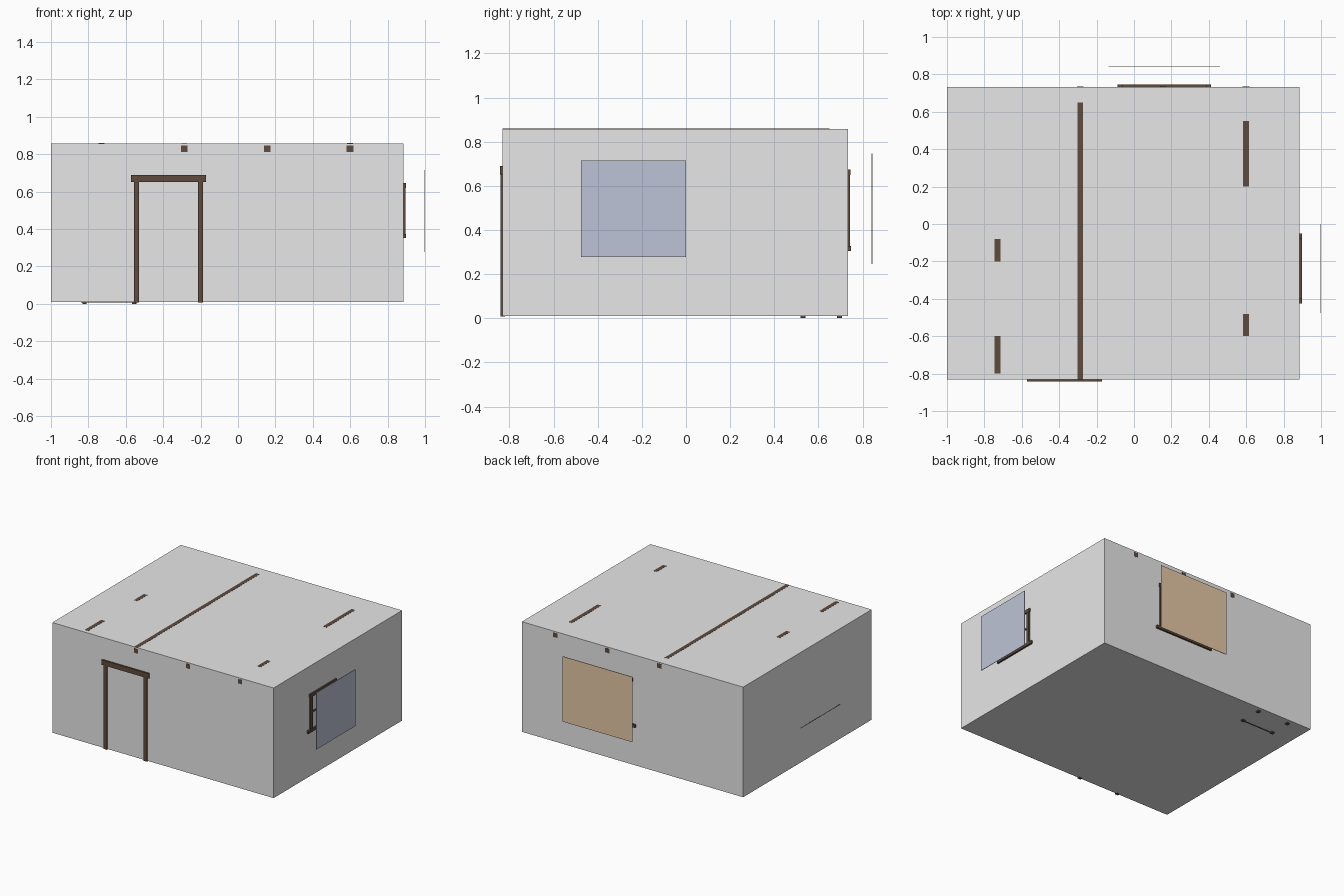
import bpy

old = bpy.data.objects.get("Cube")
if old:
    bpy.data.objects.remove(old, do_unlink=True)


def material(name, rgb):
    mat = bpy.data.materials.new(name)
    mat.use_nodes = True
    colour = (*rgb, 1)
    mat.diffuse_color = colour
    mat.node_tree.nodes["Principled BSDF"].inputs["Base Color"].default_value = colour
    return mat


plaster = material("grey plaster", (0.8, 0.8, 0.8))
wood = material("dark brown wood", (0.115, 0.07, 0.047))
blue = material("pale blue", (0.515, 0.55, 0.68))
tan = material("warm tan", (0.79, 0.575, 0.38))
pale = material("pale glass", (0.95, 0.95, 0.95))


def box(name, xs, ys, zs, mat):
    """Box between the given limits on each axis."""
    bpy.ops.mesh.primitive_cube_add(size=1)
    obj = bpy.context.object
    obj.name = name
    spans = (xs, ys, zs)
    obj.location = [(a + b) / 2 for a, b in spans]
    obj.scale = [b - a for a, b in spans]
    bpy.ops.object.transform_apply(location=True, scale=True)
    obj.data.materials.append(mat)
    return obj


# Room shell
LEFT, RIGHT, FRONT, BACK, FLOOR, TOP = -1, 0.885, -0.831, 0.733, 0.01, 0.858
box("room", (LEFT, RIGHT), (FRONT, BACK), (FLOOR, TOP), plaster)

# Door frame
for side, x in (("right", -0.557), ("left", -0.215)):
    box(f"door_post_{side}", (x, x + 0.028), (FRONT - 0.009, FRONT + 0.01),
        (0.007, 0.652), wood)
box("door_lintel", (-0.573, -0.17), (FRONT - 0.012, FRONT + 0.01), (0.652, 0.69), wood)


def window(name, wall, span, zs, on_side):
    """Pane, bars, posts, head and sill standing proud of a wall."""
    def part(label, along, heights, depth, mat):
        out = (wall - 0.01, wall + depth)
        xs, ys = (out, along) if on_side else (along, out)
        box(f"{name}_{label}", xs, ys, heights, mat)

    a, b = span
    low, high = zs
    mid, middle = (a + b) / 2, (low + high) / 2
    part("sill", span, (low, low + 0.022), 0.014, wood)
    part("head", (a + 0.025, b - 0.025), (high - 0.025, high), 0.012, wood)
    part("post_a", (a + 0.03, a + 0.055), (low, high), 0.011, wood)
    part("post_b", (b - 0.055, b - 0.03), (low, high), 0.011, wood)
    part("upright_bar", (mid - 0.007, mid + 0.007), (low, high), 0.007, wood)
    part("cross_bar", (a + 0.03, b - 0.03), (middle - 0.007, middle + 0.007), 0.007, wood)
    part("pane", (a + 0.04, b - 0.04), (low + 0.01, high - 0.01), 0.002, pale)


window("side_window", RIGHT, (-0.425, -0.05), (0.352, 0.645), True)
window("back_window", BACK, (-0.087, 0.413), (0.305, 0.675), False)

# Flat panels hanging outside the windows
box("blue_panel", (0.996, 1.0), (-0.475, 0), (0.278, 0.715), blue)
box("tan_panel", (-0.135, 0.46), (0.841, 0.845), (0.245, 0.747), tan)

# Ceiling beams, with ends just showing through the walls
for i in range(4):
    x = -0.73 + i * 0.443
    box(f"ceiling_beam_{i + 1}", (x - 0.02, x + 0.02), (FRONT + 0.002, BACK - 0.002),
        (TOP - 0.06, TOP - 0.002), wood)
    for end, y in (("front", FRONT), ("back", BACK)):
        if i:
            box(f"beam_end_{end}_{i + 1}", (x - 0.018, x + 0.018),
                (y - 0.001, y + 0.001), (TOP - 0.045, TOP - 0.01), wood)

# Beam tops exposed through the roof
for x, y0, y1 in ((-0.287, FRONT, 0.65), (-0.73, -0.8, -0.6),
                  (-0.73, -0.2, -0.08), (0.599, 0.2, 0.55), (0.599, -0.6, -0.48)):
    box("exposed_beam", (x - 0.015, x + 0.015), (y0, y1), (TOP - 0.002, TOP + 0.001), wood)

# Low table in the corner, feet reaching through the floor
for x in (-0.82, -0.555):
    for y in (0.53, 0.695):
        box("table_leg", (x - 0.011, x + 0.011), (y - 0.011, y + 0.011), (0, 0.25), wood)
box("table_rail", (-0.84, -0.54), (0.518, 0.526), (0.007, 0.03), wood)
box("table_top", (-0.85, -0.53), (0.5, 0.72), (0.25, 0.27), wood)

# Thin shelf whose edge meets the outer wall
box("shelf", (LEFT - 0.0005, -0.85), (-0.45, 0.037), (0.272, 0.278), wood)
